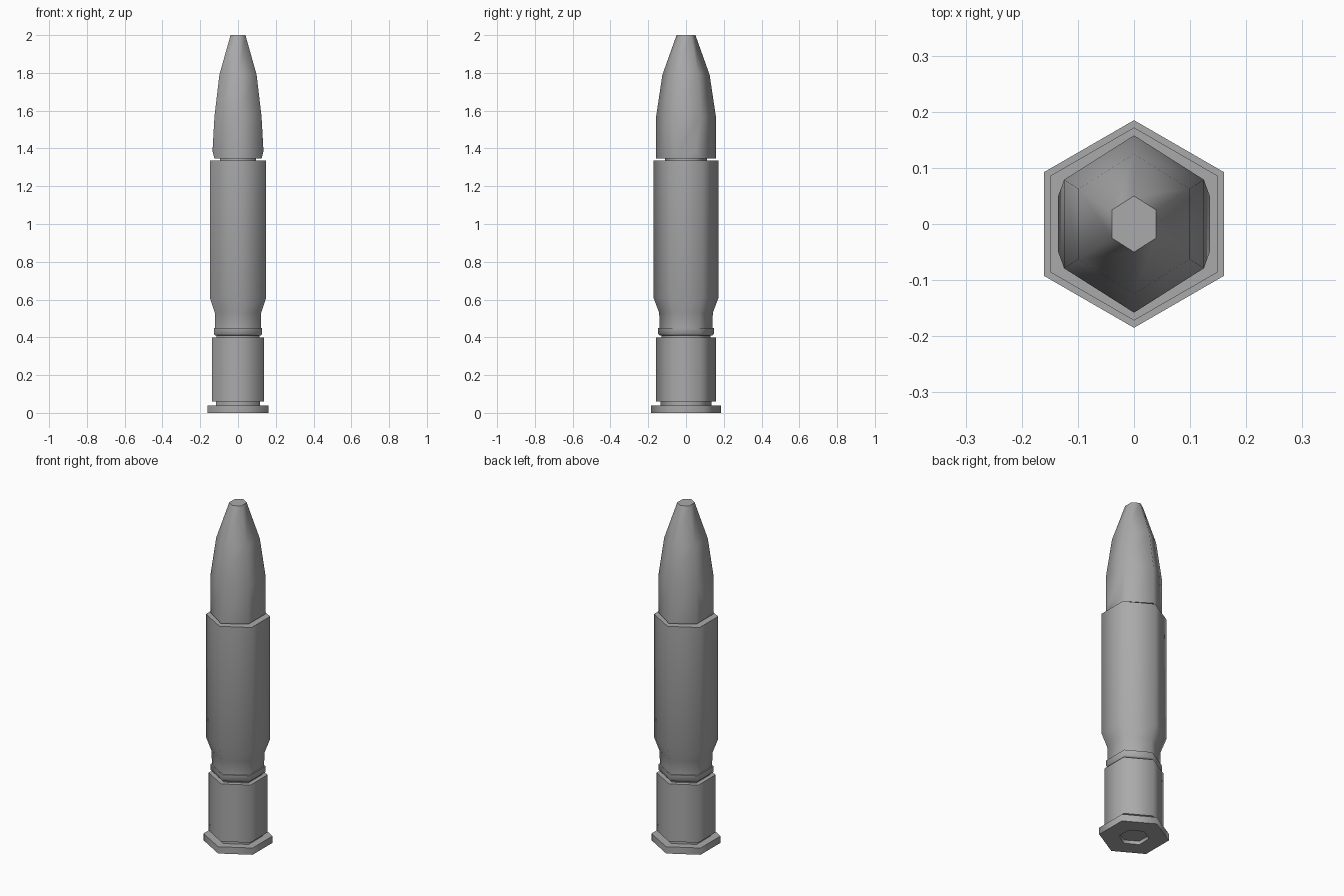
import bpy, bmesh, math

if "Cube" in bpy.data.objects:
    bpy.data.objects.remove(bpy.data.objects["Cube"], do_unlink=True)

SIDES = 6
gray = bpy.data.materials.new("plain gray")
gray.use_nodes = True
color = (0.4, 0.4, 0.4, 1)
gray.diffuse_color = color
gray.node_tree.nodes["Principled BSDF"].inputs["Base Color"].default_value = color


def lathe(bm, profile, squash=1.0):
    """Loft hexagons (radius, z) with corners on the y axis and cap both ends."""
    rings = []
    for r, z in profile:
        ring = []
        for i in range(SIDES):
            a = math.pi / 2 + i * math.tau / SIDES
            ring.append(bm.verts.new((r * math.cos(a) * squash, r * math.sin(a), z)))
        rings.append(ring)
    for lo, hi in zip(rings, rings[1:]):
        for i in range(SIDES):
            j = (i + 1) % SIDES
            bm.faces.new((lo[i], lo[j], hi[j], hi[i]))
    bm.faces.new(rings[0][::-1])
    bm.faces.new(rings[-1])


def finish(bm, name):
    bmesh.ops.recalc_face_normals(bm, faces=bm.faces[:])
    mesh = bpy.data.meshes.new(name)
    bm.to_mesh(mesh)
    bm.free()
    mesh.materials.append(gray)
    obj = bpy.data.objects.new(name, mesh)
    bpy.context.collection.objects.link(obj)
    bpy.ops.object.select_all(action='DESELECT')
    obj.select_set(True)
    bpy.context.view_layer.objects.active = obj
    bpy.ops.object.shade_smooth_by_angle(angle=math.radians(65))


# Base flange with a shallow recess underneath, and the groove above it
bm = bmesh.new()
lathe(bm, [(0.08, 0.02), (0.08, 0), (0.185, 0), (0.185, 0.04), (0.135, 0.04), (0.135, 0.06)])
finish(bm, "base_flange")

# Lower body and collar ring
bm = bmesh.new()
lathe(bm, [(0.158, 0.06), (0.158, 0.4), (0.13, 0.4), (0.13, 0.412)])
finish(bm, "lower_body")
bm = bmesh.new()
lathe(bm, [(0.14, 0.41), (0.148, 0.418), (0.148, 0.45), (0.14, 0.45)])
finish(bm, "collar_ring")

# Main casing, flaring out from a narrow neck
bm = bmesh.new()
lathe(bm, [(0.14, 0.45), (0.142, 0.53), (0.172, 0.61), (0.172, 1.335),
           (0.11, 1.335), (0.11, 1.347)])
finish(bm, "main_casing")

# Tapered tip, slightly narrow in x, with a low bulge on each x side
bm = bmesh.new()
lathe(bm, [(0.158, 1.346), (0.158, 1.57), (0.125, 1.79), (0.05, 2.0)], squash=0.91)
bm.normal_update()
sides = [f for f in bm.faces if abs(f.normal.x) > 0.99 and f.calc_center_median().z < 1.57]
for face in sides:
    s = math.copysign(1, face.normal.x)
    lo_a, lo_b, hi_a, hi_b = sorted(face.verts, key=lambda v: (round(v.co.z, 2), v.co.y))
    bm.faces.remove(face)
    e, f = [bm.verts.new((s * 0.135, y, 1.385)) for y in (-0.05, 0.05)]
    for corners in ((lo_a, lo_b, f, e), (lo_b, hi_b, f), (hi_b, hi_a, e, f), (hi_a, lo_a, e)):
        bm.faces.new(corners)
finish(bm, "tapered_tip")
